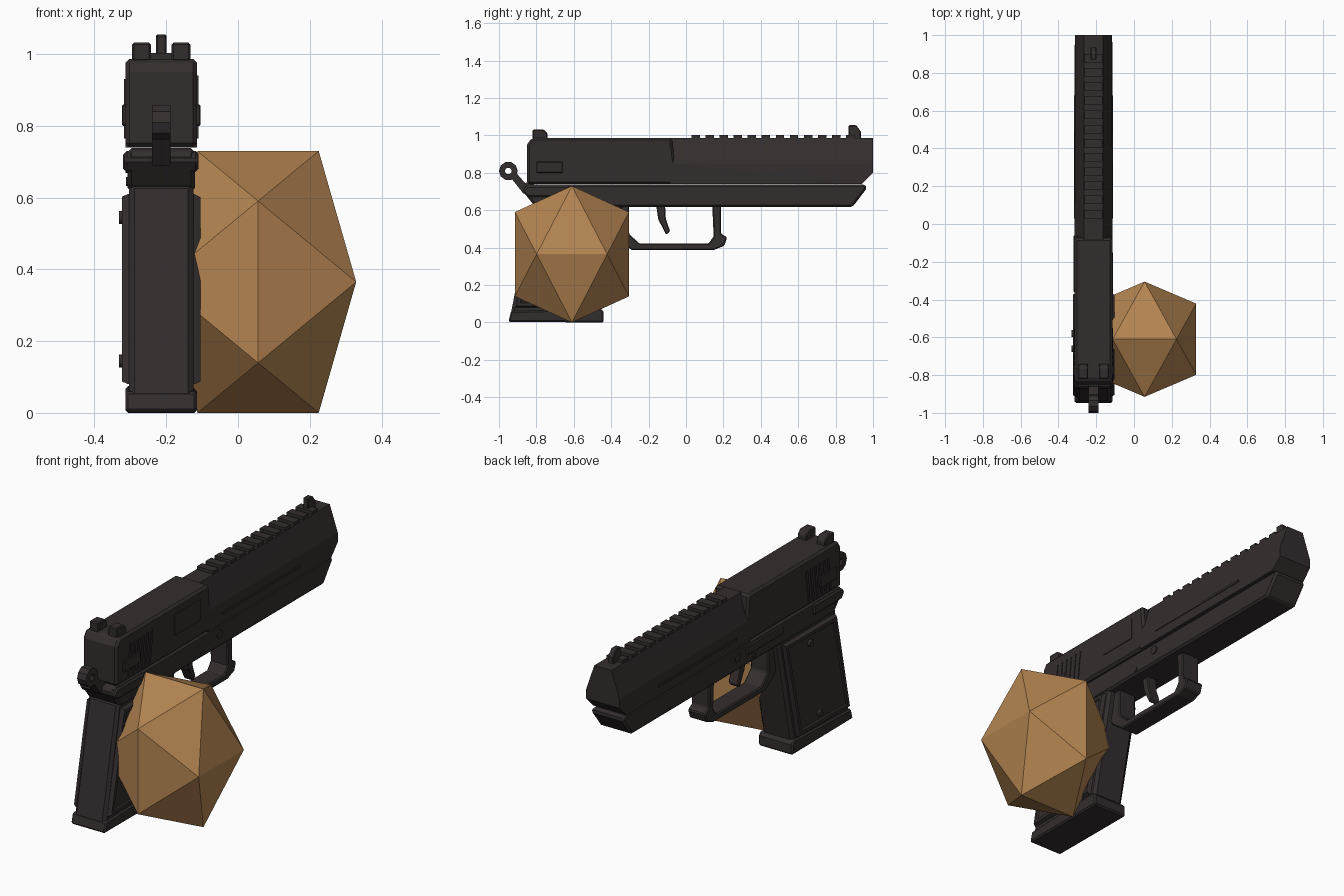
import bpy, bmesh, math
from mathutils import Vector

if "Cube" in bpy.data.objects:
    bpy.data.objects.remove(bpy.data.objects["Cube"])

CX = -0.214  # centre plane of the pistol


def material(name, rgb):
    m = bpy.data.materials.new(name)
    m.diffuse_color = (*rgb, 1)
    m.use_nodes = True
    m.node_tree.nodes["Principled BSDF"].inputs["Base Color"].default_value = m.diffuse_color
    return m


GUNMETAL = material("dark gunmetal", (0.034, 0.026, 0.027))
BROWN = material("warm brown", (0.455, 0.232, 0.082))


def finish(name, bm, mat, bevel=0):
    bmesh.ops.recalc_face_normals(bm, faces=bm.faces)
    me = bpy.data.meshes.new(name)
    bm.to_mesh(me)
    bm.free()
    me.materials.append(mat)
    ob = bpy.data.objects.new(name, me)
    bpy.context.collection.objects.link(ob)
    if bevel:
        mod = ob.modifiers.new("bevel", "BEVEL")
        mod.width = bevel
        mod.segments = 1
        mod.limit_method = "ANGLE"
        mod.angle_limit = math.radians(40)
    return ob


def prism(name, profile, half, x=CX, bevel=0, insets=()):
    """Extrude a (y, z) side profile across x; insets are (thickness, depth) on both sides."""
    bm = bmesh.new()
    a = [bm.verts.new((x - half, y, z)) for y, z in profile]
    b = [bm.verts.new((x + half, y, z)) for y, z in profile]
    n = len(profile)
    caps = [bm.faces.new(a), bm.faces.new(b[::-1])]
    for i in range(n):
        j = (i + 1) % n
        bm.faces.new((a[i], b[i], b[j], a[j]))
    bmesh.ops.recalc_face_normals(bm, faces=bm.faces)
    for thick, depth in insets:
        for cap in caps:
            bmesh.ops.inset_region(bm, faces=[cap], thickness=thick, depth=depth)
    return finish(name, bm, GUNMETAL, bevel)


def box(name, y0, y1, z0, z1, half, x=CX, bevel=0):
    return prism(name, [(y0, z0), (y1, z0), (y1, z1), (y0, z1)], half, x, bevel)


def disc(name, y, z, r, half, x=CX, sides=12):
    pts = [(y + r * math.cos(i * math.tau / sides), z + r * math.sin(i * math.tau / sides))
           for i in range(sides)]
    return prism(name, pts, half, x)


def hull(name, points, mat):
    bm = bmesh.new()
    for p in points:
        bm.verts.new(p)
    bmesh.ops.convex_hull(bm, input=bm.verts)
    bmesh.ops.dissolve_limit(bm, angle_limit=0.01, verts=bm.verts, edges=bm.edges)
    return finish(name, bm, mat)


# Slide: boxy rear, tapered front with a chamfered muzzle
prism("slide_rear", [(-0.85, 0.74), (-0.06, 0.74), (-0.06, 0.85), (-0.075, 0.987),
                     (-0.825, 0.987), (-0.85, 0.95)], 0.1, bevel=0.012)
section = [(0.05, 0.987), (0.1, 0.85), (0.1, 0.74)]
pts = [(CX + s * h, -0.085, z) for h, z in section for s in (-1, 1)]
pts += [(CX + s * h, y, z) for h, y, z in
        [(0.05, 1, 0.987), (0.097, 1, 0.85), (0.097, 1, 0.80), (0.1, 0.94, 0.74)] for s in (-1, 1)]
hull("slide_front", pts, GUNMETAL)

# Top rib teeth and sights
for i in range(12):
    y = 0.03 + i * 0.075
    box("rib_tooth", y, y + 0.045, 0.98, 1.003, 0.048)
for s in (-1, 1):
    prism("rear_sight", [(-0.82, 0.98), (-0.74, 0.98), (-0.74, 1.01), (-0.76, 1.032),
                         (-0.82, 1.032)], 0.026, CX + s * 0.055, 0.005)
prism("front_sight", [(0.87, 0.98), (0.935, 0.98), (0.935, 1.02), (0.91, 1.055),
                      (0.87, 1.055)], 0.015, bevel=0.004)

# Slide side details
for s in (-1, 1):
    side = CX + s * 0.1
    box("thumb_plate", -0.80, -0.66, 0.80, 0.86, 0.01, side, 0.004)
    for i in range(6):
        y = -0.76 + i * 0.035
        prism("slide_serration", [(y, 0.765), (y + 0.015, 0.765), (y + 0.035, 0.93),
                                  (y + 0.02, 0.93)], 0.004, side)
    box("side_rib", 0.03, 0.68, 0.79, 0.802, 0.004, side)
box("ejection_port", -0.37, -0.15, 0.83, 0.94, 0.004, CX + 0.1)

# Frame under the slide
prism("frame", [(-0.85, 0.738), (-0.875, 0.705), (-0.82, 0.635), (-0.80, 0.617), (0.89, 0.617),
                (0.97, 0.722), (0.955, 0.738)], 0.094, bevel=0.014)
prism("frame_tang", [(-0.85, 0.73), (-0.875, 0.705), (-0.85, 0.672), (-0.62, 0.672),
                     (-0.62, 0.73)], 0.104, bevel=0.008)
for s in (-1, 1):
    disc("takedown_pin", 0.015, 0.69, 0.022, 0.006, CX + s * 0.094)
    disc("trigger_pin", -0.13, 0.645, 0.013, 0.006, CX + s * 0.092)
box("slide_release", -0.36, -0.06, 0.675, 0.725, 0.012, CX - 0.094, 0.005)

# Grip with raised side panels, screws and magazine base
prism("grip", [(-0.94, 0.03), (-0.465, 0.03), (-0.335, 0.64), (-0.82, 0.64)],
      0.09, bevel=0.015)
prism("grip_panels", [(-0.915, 0.08), (-0.485, 0.08), (-0.365, 0.61), (-0.805, 0.61)],
      0.092, insets=[(0.012, 0.018), (0.025, 0), (0.008, -0.007)])
for s in (-1, 1):
    for y, z in ((-0.58, 0.545), (-0.66, 0.145)):
        disc("grip_screw", y, z, 0.018, 0.012, CX + s * 0.105)
prism("magazine_base", [(-0.95, 0.003), (-0.44, 0), (-0.44, 0.055), (-0.455, 0.075),
                        (-0.935, 0.06)], 0.1, bevel=0.008)

# Trigger and guard
prism("trigger_guard", [(-0.40, 0.50), (-0.36, 0.44), (-0.29, 0.388), (0.15, 0.388),
                        (0.205, 0.41), (0.22, 0.455), (0.187, 0.475), (0.187, 0.63),
                        (0.14, 0.63), (0.148, 0.46), (0.12, 0.422), (-0.25, 0.422),
                        (-0.305, 0.475), (-0.305, 0.63), (-0.40, 0.63)], 0.052, bevel=0.006)
prism("trigger", [(-0.16, 0.63), (-0.148, 0.55), (-0.105, 0.468), (-0.085, 0.488),
                  (-0.108, 0.555), (-0.112, 0.63)], 0.028, bevel=0.005)

# Hammer: ring spur and arm
bm = bmesh.new()
rings = []
for x, r in ((-0.026, 0.05), (0.026, 0.05), (0.026, 0.018), (-0.026, 0.018)):
    rings.append([bm.verts.new((CX + x, -0.95 + r * math.cos(i * math.tau / 10),
                                0.81 + r * math.sin(i * math.tau / 10))) for i in range(10)])
for k in range(4):
    for i in range(10):
        p, q, j = rings[k], rings[(k + 1) % 4], (i + 1) % 10
        bm.faces.new((p[i], p[j], q[j], q[i]))
finish("hammer_ring", bm, GUNMETAL)
prism("hammer_arm", [(-0.935, 0.772), (-0.87, 0.69), (-0.80, 0.70), (-0.82, 0.76),
                     (-0.86, 0.745), (-0.908, 0.80)], 0.026)

# Faceted stone resting against the grip
phi = (1 + 5 ** 0.5) / 2
centre, size = Vector((0.056, -0.61, 0.365)), (0.169, 0.1885, 0.2255)
stone = []
for s in (-1, 1):
    for t in (-phi, phi):
        for v in ((s, 0, t), (t, s, 0), (0, t, s)):
            stone.append(centre + Vector([c * k for c, k in zip(v, size)]))
hull("faceted_stone", stone, BROWN)
